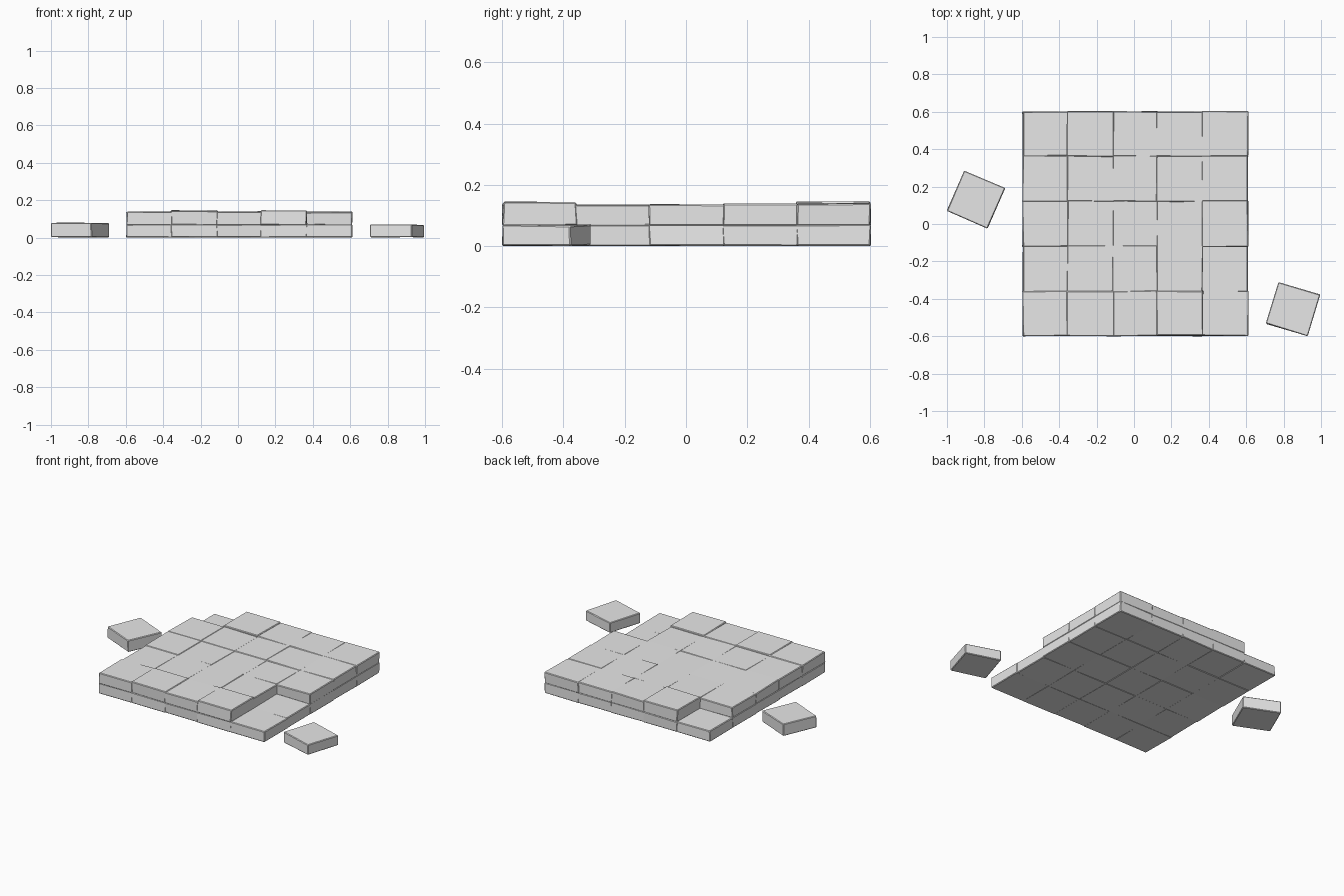
import bpy, bmesh, math, random
from mathutils import Vector, Matrix

random.seed(7)
if "Cube" in bpy.data.objects:
    bpy.data.objects.remove(bpy.data.objects["Cube"], do_unlink=True)

# Stone colour
GREY = (0.8, 0.8, 0.8, 1)
stone = bpy.data.materials.new("pale grey stone")
stone.use_nodes = True
stone.diffuse_color = GREY
stone.node_tree.nodes["Principled BSDF"].inputs["Base Color"].default_value = GREY


def slab(name, x0, x1, y0, y1, z0, z1, jitter=0.003, tilt=0.002):
    """Hand-cut stone: a box with slightly uneven corners and worn edges."""
    mesh = bpy.data.meshes.new(name)
    bm = bmesh.new()
    bmesh.ops.create_cube(bm, size=1)
    for v in bm.verts:
        top = v.co.z > 0
        v.co = Vector((x1 if v.co.x > 0 else x0,
                       y1 if v.co.y > 0 else y0,
                       z1 if top else z0))
        v.co.x += random.uniform(-jitter, jitter)
        v.co.y += random.uniform(-jitter, jitter)
        v.co.z += random.uniform(-tilt, tilt) if top else random.uniform(0, tilt)
    bmesh.ops.bevel(bm, geom=bm.edges[:], offset=0.004, segments=1,
                    affect='EDGES', clamp_overlap=True)
    bmesh.ops.recalc_face_normals(bm, faces=bm.faces[:])
    bm.to_mesh(mesh)
    bm.free()
    mesh.materials.append(stone)
    obj = bpy.data.objects.new(name, mesh)
    bpy.context.collection.objects.link(obj)
    return obj


# Grid lines of the paving, and top heights from front row to back (0 = missing)
XS = (-0.595, -0.355, -0.112, 0.122, 0.365, 0.61)
YS = (-0.598, -0.36, -0.118, 0.123, 0.364, 0.602)
TOPS = ((0.138, 0.142, 0.139, 0.145, 0),
        (0.134, 0.134, 0.135, 0.134, 0),
        (0.136, 0.134, 0.134, 0.135, 0.135),
        (0.137, 0.137, 0.137, 0.137, 0.137),
        (0, 0.146, 0.139, 0.139, 0.139))
LAP = 0.003

for row in range(5):
    for col in range(5):
        # Neighbours lap a little so the joints stay tight
        x0 = XS[col] - (LAP if col > 0 else 0)
        x1 = XS[col + 1] + (LAP if col < 4 else 0)
        y0 = YS[row] - (LAP if row > 0 else 0)
        y1 = YS[row + 1] + (LAP if row < 4 else 0)
        tag = f"{row + 1}_{col + 1}"
        slab("lower_stone_" + tag, x0, x1, y0, y1, 0, 0.07)
        if TOPS[row][col]:
            slab("upper_stone_" + tag, x0, x1, y0, y1, 0.066, TOPS[row][col])

# Loose stones lying beside the paving
for name, x, y, turn, size, height in (
        ("loose_stone_right", -0.845, 0.13, -23.5, 0.236, 0.079),
        ("loose_stone_left", 0.85, -0.455, -17, 0.232, 0.068)):
    h = size / 2
    stone_obj = slab(name, -h, h, -h, h, 0, height, jitter=0.002, tilt=0.003)
    stone_obj.matrix_world = (Matrix.Translation((x, y, 0))
                              @ Matrix.Rotation(math.radians(turn), 4, 'Z'))
